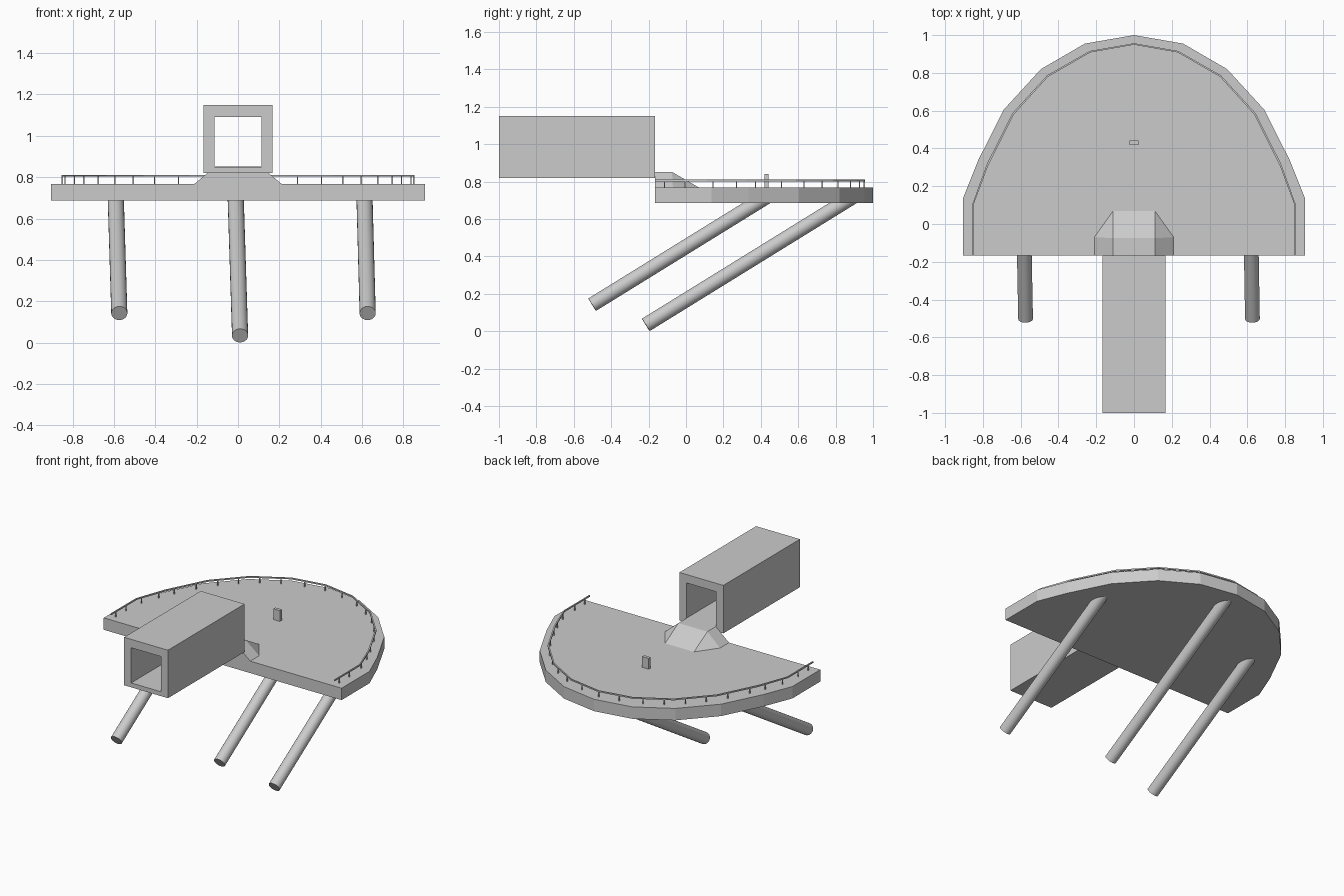
import bpy, bmesh
from mathutils import Vector

if "Cube" in bpy.data.objects:
    bpy.data.objects.remove(bpy.data.objects["Cube"])


def make(name, verts, faces):
    me = bpy.data.meshes.new(name)
    bm = bmesh.new()
    vs = [bm.verts.new(v) for v in verts]
    for f in faces:
        bm.faces.new([vs[i] for i in f])
    bmesh.ops.recalc_face_normals(bm, faces=bm.faces[:])
    bm.to_mesh(me)
    bm.free()
    ob = bpy.data.objects.new(name, me)
    bpy.context.collection.objects.link(ob)
    return ob


def prism(name, outline, z0, z1):
    n = len(outline)
    verts = [(x, y, z) for z in (z0, z1) for x, y in outline]
    faces = [range(n), range(n, 2 * n)]
    faces += [(i, (i + 1) % n, n + (i + 1) % n, n + i) for i in range(n)]
    return make(name, verts, faces)


def box(name, x, y, z0, z1, hx, hy):
    return prism(name, [(x - hx, y - hy), (x + hx, y - hy), (x + hx, y + hy), (x - hx, y + hy)], z0, z1)


def mirrored(half):
    # half starts on the centre line at the back and runs round to the front edge
    return [(-x, y) for x, y in reversed(half[1:])] + half


Z0, Z1, FRONT = 0.686, 0.768, -0.167

# Deck: half-round slab
deck_half = [(0, 1), (0.26, 0.955), (0.493, 0.82), (0.69, 0.605), (0.826, 0.335), (0.905, 0.137), (0.905, FRONT)]
prism("deck", mirrored(deck_half), Z0, Z1)

# Handrail: thin band following the deck edge
rail_half = [(0, 0.957), (0.234, 0.916), (0.46, 0.787), (0.643, 0.587), (0.778, 0.32), (0.854, 0.11), (0.854, FRONT)]
inner_half = [(x * 0.991, y - 0.008 if y > 0.2 else y) for x, y in rail_half]
prism("handrail", mirrored(rail_half) + mirrored(inner_half)[::-1], 0.802, 0.811)


# Rail posts, placed along the rail and mirrored
def rail_y(x):
    for (xa, ya), (xb, yb) in zip(rail_half, rail_half[1:]):
        if xa <= x <= xb and xb > xa:
            return ya + (yb - ya) * (x - xa) / (xb - xa)


posts = [(x, rail_y(x)) for x in (0, 0.146, 0.292, 0.408, 0.51, 0.6, 0.68, 0.75, 0.795, 0.84)]
posts += [(0.854, 0.0), (0.854, -0.11)]
for i, (x, y) in enumerate(posts):
    for s in ((1, -1) if x else (1,)):
        box(f"rail_post_{i}_{'r' if s > 0 else 'l'}", s * (x - 0.004), y - 0.004, Z1 - 0.005, 0.804, 0.003, 0.003)

# Tunnel: open square tube
rings = [(0.167, 0.82, 1.15), (0.113, 0.85, 1.092)]
verts = [(sx * h, y, z) for y in (-1, FRONT) for h, a, b in rings
         for sx, z in ((-1, a), (1, a), (1, b), (-1, b))]
faces = []
for i in range(4):
    j = (i + 1) % 4
    faces += [(i, j, 8 + j, 8 + i), (4 + i, 4 + j, 12 + j, 12 + i),
              (i, j, 4 + j, 4 + i), (8 + i, 8 + j, 12 + j, 12 + i)]
make("tunnel", verts, faces)

# Ramp with sloping sides from tunnel to deck
make("ramp",
     [(-0.21, FRONT, Z1), (0.21, FRONT, Z1), (0.21, -0.07, Z1), (0.11, 0.07, Z1), (-0.11, 0.07, Z1),
      (-0.21, -0.07, Z1), (-0.11, FRONT, 0.852), (0.11, FRONT, 0.852), (0.11, -0.075, 0.852), (-0.11, -0.075, 0.852)],
     [(0, 1, 2, 3, 4, 5), (6, 7, 8, 9), (0, 1, 7, 6), (1, 2, 8, 7), (2, 3, 8),
      (3, 4, 9, 8), (4, 5, 9), (5, 0, 6, 9)])

# Control post on the deck
box("control_post", 0, 0.43, Z1 - 0.005, 0.842, 0.025, 0.011)

# Slanted support struts
for name, foot, x_top in (("left", (-0.574, -0.502, 0.142), -0.592),
                          ("middle", (0.01, -0.215, 0.034), -0.012),
                          ("right", (0.627, -0.502, 0.142), 0.611)):
    a = Vector(foot)
    z_top = 0.725
    b = Vector((x_top, a.y + (z_top - a.z) / 0.618, z_top))
    d = b - a
    bpy.ops.mesh.primitive_cylinder_add(vertices=24, radius=0.039, depth=d.length, location=(a + b) / 2,
                                        rotation=d.to_track_quat('Z', 'Y').to_euler())
    bpy.context.object.name = name + "_strut"
    bpy.ops.object.shade_smooth_by_angle()
